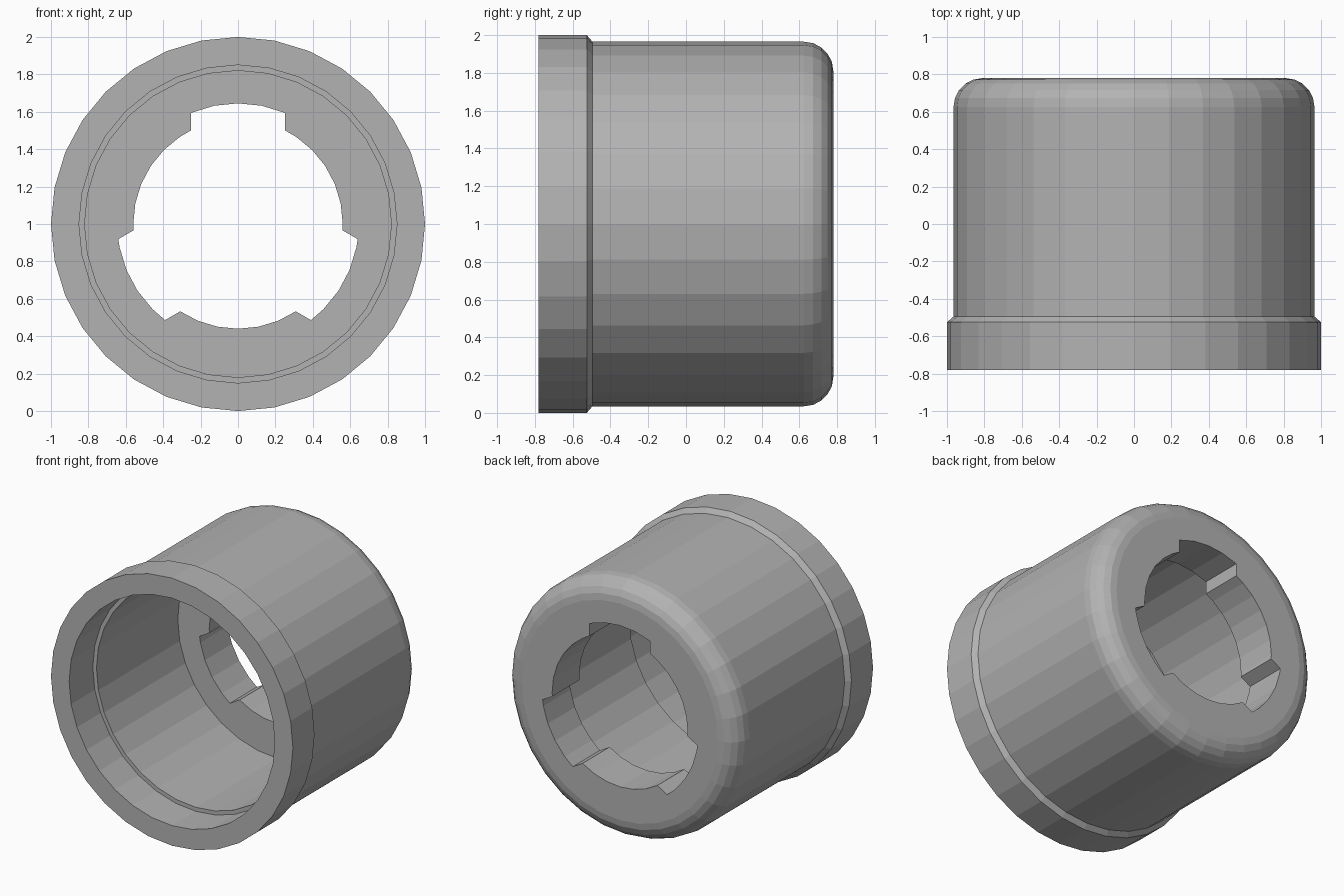
import bpy, bmesh
from math import sin, cos, radians, degrees, asin, pi

cube = bpy.data.objects.get("Cube")
if cube:
    bpy.data.objects.remove(cube, do_unlink=True)

SIDES = 32
CENTRE_Z = 1.0
BORE_R, SLOT_R, SLOT_HALF = 0.56, 0.645, 0.25
BACK_Y, WALL_Y = 0.78, 0.46
BODY_R, FILLET = 0.965, 0.155


def ring(bm, polar, y):
    """Vertices around the y axis from (angle, radius) pairs."""
    return [bm.verts.new((r * cos(a), y, CENTRE_Z + r * sin(a))) for a, r in polar]


def circle(bm, r, y):
    return ring(bm, [(2 * pi * i / SIDES, r) for i in range(SIDES)], y)


def skin(bm, a, b):
    for i in range(len(a)):
        j = (i + 1) % len(a)
        bm.faces.new((a[i], a[j], b[j], b[i]))


def loop_edges(bm, verts):
    return [bm.edges.get((v, verts[i - 1])) for i, v in enumerate(verts)]


def slotted_outline():
    """Bore circle with three keyways, as (angle, radius) pairs."""
    inner, outer = asin(SLOT_HALF / BORE_R), asin(SLOT_HALF / SLOT_R)
    points = []
    for c in (90, 210, 330):
        c = radians(c)
        points += [(c - inner, BORE_R), (c - outer, SLOT_R),
                   (c + outer, SLOT_R), (c + inner, BORE_R)]
    for i in range(SIDES):
        deg = 360 * i / SIDES
        off = min(abs((deg - c + 180) % 360 - 180) for c in (90, 210, 330))
        if off < degrees(outer) - 1:
            points.append((radians(deg), SLOT_R))
        elif off > degrees(inner) + 0.5:
            points.append((radians(deg), BORE_R))
    return sorted((a % (2 * pi), r) for a, r in points)


# Turned profile: inner wall corner, stepped cavity, collar, body, rounded back
profile = [(0.82, WALL_Y), (0.82, -0.50), (0.85, -0.50), (0.85, -BACK_Y),
           (1.0, -BACK_Y), (1.0, -0.525), (BODY_R, -0.495)]
STEPS = 5
for i in range(STEPS + 1):
    t = pi / 2 * i / STEPS
    profile.append((BODY_R - FILLET * (1 - cos(t)), BACK_Y - FILLET * (1 - sin(t))))

bm = bmesh.new()
rings = [circle(bm, r, y) for r, y in profile]
for a, b in zip(rings, rings[1:]):
    skin(bm, a, b)

# Keyed bore through the end wall
outline = slotted_outline()
bore_in, bore_out = ring(bm, outline, WALL_Y), ring(bm, outline, BACK_Y)
skin(bm, bore_in, bore_out)

# Flat annular end faces
for rim, bore in ((rings[0], bore_in), (rings[-1], bore_out)):
    bmesh.ops.triangle_fill(bm, edges=loop_edges(bm, rim) + loop_edges(bm, bore),
                            use_beauty=True)
bmesh.ops.recalc_face_normals(bm, faces=bm.faces)

mesh = bpy.data.meshes.new("keyed_cap")
bm.to_mesh(mesh)
bm.free()
cap = bpy.data.objects.new("keyed_cap", mesh)
bpy.context.collection.objects.link(cap)

# Plain grey finish
grey = bpy.data.materials.new("plain_grey")
grey.use_nodes = True
colour = (0.45, 0.45, 0.45, 1)
grey.diffuse_color = colour
grey.node_tree.nodes["Principled BSDF"].inputs["Base Color"].default_value = colour
mesh.materials.append(grey)
